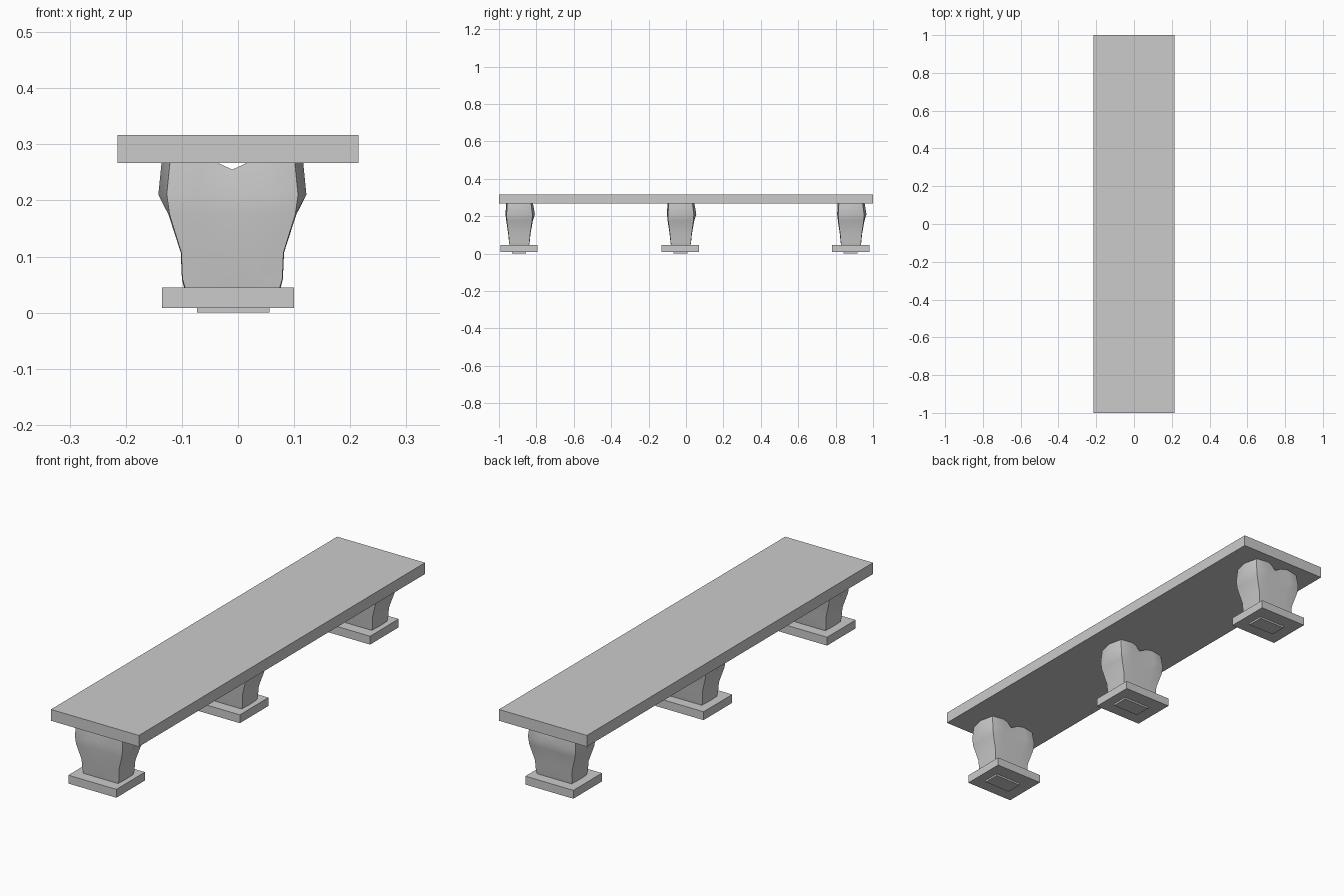
import bpy, bmesh, math
from mathutils import Vector

if "Cube" in bpy.data.objects:
    bpy.data.objects.remove(bpy.data.objects["Cube"])


def box(name, x0, x1, y0, y1, z0, z1):
    bpy.ops.mesh.primitive_cube_add(size=1, location=((x0 + x1) / 2, (y0 + y1) / 2, (z0 + z1) / 2))
    ob = bpy.context.object
    ob.name = name
    ob.scale = (x1 - x0, y1 - y0, z1 - z0)
    bpy.ops.object.transform_apply(location=False, rotation=False, scale=True)
    return ob


# Leg profile: height, corner x, side x, front corner/lobe/middle y, back corner/lobe/middle y
LEVELS = [
    (0.040, 0.083, 0.085, 0.050, 0.050, 0.050, 0.053, 0.053, 0.053),
    (0.060, 0.089, 0.090, 0.052, 0.053, 0.053, 0.056, 0.057, 0.057),
    (0.107, 0.091, 0.092, 0.056, 0.058, 0.058, 0.060, 0.062, 0.062),
    (0.175, 0.112, 0.114, 0.065, 0.068, 0.064, 0.070, 0.074, 0.070),
    (0.210, 0.117, 0.132, 0.066, 0.072, 0.062, 0.072, 0.085, 0.073),
    (0.280, 0.110, 0.125, 0.062, 0.068, 0.050, 0.063, 0.073, 0.055),
]


def ring(z, cx, sx, fc, fl, fm, bc, bl, bm_):
    lx = cx * 0.5
    return [(-cx, -fc), (-lx, -fl), (0, -fm), (lx, -fl), (cx, -fc), (sx, 0),
            (cx, bc), (lx, bl), (0, bm_), (-lx, bl), (-cx, bc), (-sx, 0)]


def leg(name, y):
    bm = bmesh.new()
    rings = []
    for lv in LEVELS:
        top = lv is LEVELS[-1]
        rings.append([bm.verts.new((px - 0.01, py + y, 0.255 if top and i in (2, 8) else lv[0]))
                      for i, (px, py) in enumerate(ring(*lv))])
    for a, b in zip(rings, rings[1:]):
        for i in range(12):
            j = (i + 1) % 12
            bm.faces.new((a[i], a[j], b[j], b[i]))
    bm.faces.new(rings[0][::-1])
    # cleft top
    t = rings[-1]
    for idx in ((0, 1, 9, 10, 11), (1, 2, 8, 9), (2, 3, 7, 8), (3, 4, 5, 6, 7)):
        bm.faces.new([t[i] for i in idx])
    bmesh.ops.recalc_face_normals(bm, faces=bm.faces)
    me = bpy.data.meshes.new(name)
    bm.to_mesh(me)
    bm.free()
    ob = bpy.data.objects.new(name, me)
    bpy.context.collection.objects.link(ob)
    bpy.ops.object.select_all(action='DESELECT')
    ob.select_set(True)
    bpy.context.view_layer.objects.active = ob
    bpy.ops.object.shade_smooth_by_angle(angle=math.radians(40))


# Seat slab
box("seat_slab", -0.215, 0.215, -1, 1, 0.267, 0.317)

# Three pedestals with plinth and small foot pad
for label, y in (("front", -0.893), ("middle", -0.03), ("back", 0.88)):
    leg(label + "_leg", y)
    box(label + "_plinth", -0.135, 0.10, y - 0.1, y + 0.1, 0.008, 0.045)
    box(label + "_foot_pad", -0.073, 0.056, y - 0.037, y + 0.037, 0, 0.010)
